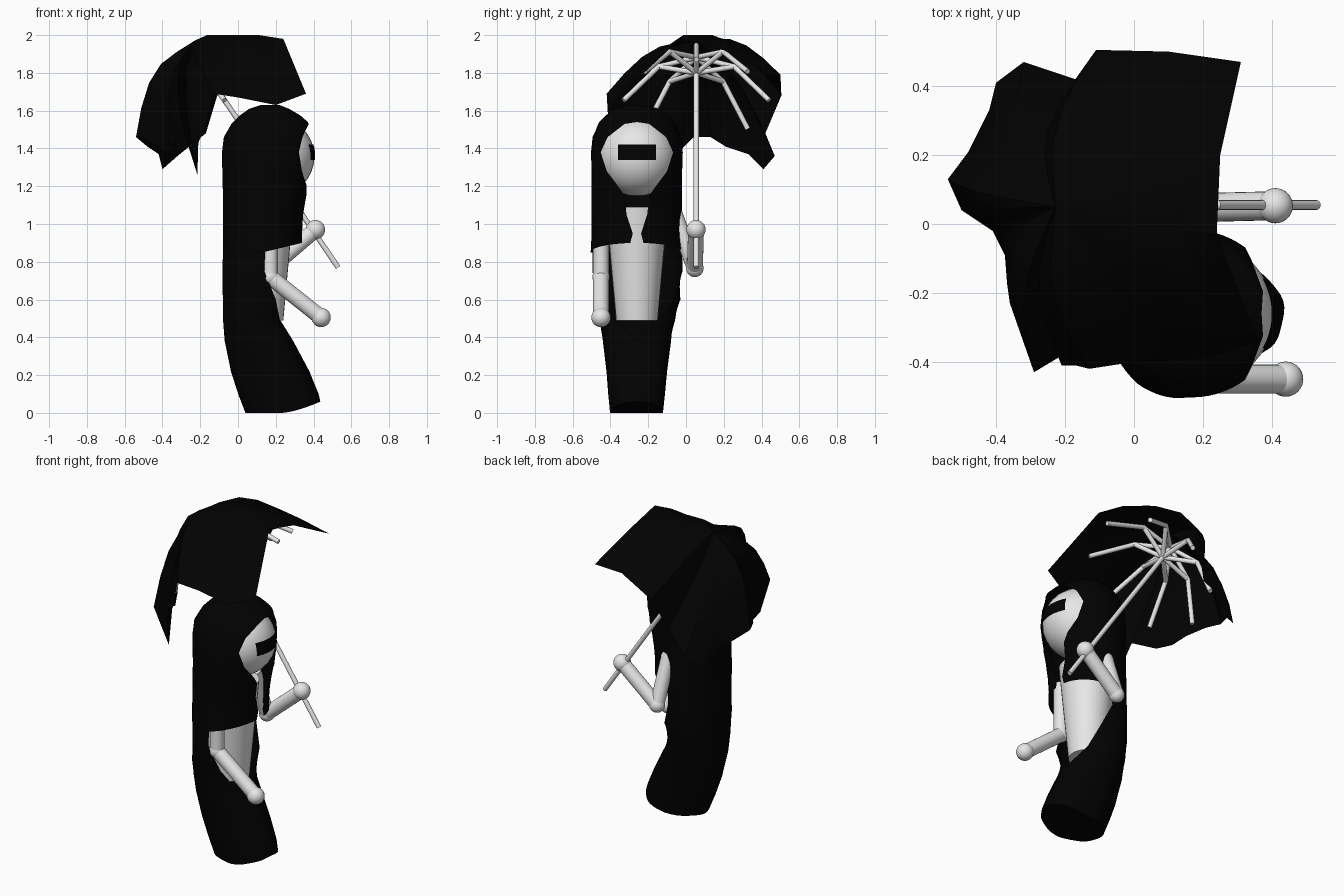
import bpy, bmesh, math
from mathutils import Vector

cube = bpy.data.objects.get("Cube")
if cube:
    bpy.data.objects.remove(cube, do_unlink=True)


def material(name, value):
    m = bpy.data.materials.new(name)
    m.use_nodes = True
    colour = (value, value, value, 1)
    m.diffuse_color = colour
    m.node_tree.nodes["Principled BSDF"].inputs["Base Color"].default_value = colour
    return m


BLACK = material("black_cloth", 0.0005)
PALE = material("pale_grey", 0.8)


def finish(bm, name, mat, smooth=40):
    bmesh.ops.recalc_face_normals(bm, faces=bm.faces)
    mesh = bpy.data.meshes.new(name)
    bm.to_mesh(mesh)
    bm.free()
    obj = bpy.data.objects.new(name, mesh)
    bpy.context.collection.objects.link(obj)
    mesh.materials.append(mat)
    bpy.ops.object.select_all(action="DESELECT")
    obj.select_set(True)
    bpy.context.view_layer.objects.active = obj
    bpy.ops.object.shade_smooth_by_angle(angle=math.radians(smooth))


def add_tube(bm, a, b, r1, r2=None, sides=24):
    a, b = Vector(a), Vector(b)
    d = b - a
    made = bmesh.ops.create_cone(bm, cap_ends=True, segments=sides, radius1=r1,
                                 radius2=r1 if r2 is None else r2, depth=d.length)
    bmesh.ops.rotate(bm, verts=made["verts"], matrix=d.to_track_quat("Z", "Y").to_matrix())
    bmesh.ops.translate(bm, verts=made["verts"], vec=(a + b) / 2)


def add_ball(bm, centre, r):
    made = bmesh.ops.create_uvsphere(bm, u_segments=32, v_segments=16, radius=r)
    bmesh.ops.translate(bm, verts=made["verts"], vec=centre)


def bridge(bm, rings, closed):
    for low, high in zip(rings, rings[1:]):
        n = len(low)
        for i in range(n if closed else n - 1):
            j = (i + 1) % n
            bm.faces.new((low[i], low[j], high[j], high[i]))


def drape(name, rows, cap, hem, square=1.0, ripple=0.0, columns=48):
    """Cloth wrapped round the body, parted at the front by a half-angle."""
    bm = bmesh.new()
    rings = []
    for k, (z, back, front, half, gap) in enumerate(rows):
        mid, rx = (back + front) / 2, (front - back) / 2
        ring = []
        for i in range(columns + 1):
            t = gap + (2 * math.pi - 2 * gap) * i / columns
            s = 1 + ripple * math.sin(7 * t + 0.6 * k)
            c = math.cos(t)
            forward = c ** square if c > 0 else c
            lift = hem * max(0, c) if k == 0 else 0
            ring.append(bm.verts.new((mid + rx * s * forward,
                                      CY + half * s * math.sin(t), z + lift)))
        rings.append(ring)
    bridge(bm, rings, False)
    bm.faces.new(rings[cap])
    bmesh.ops.remove_doubles(bm, verts=bm.verts, dist=0.0005)
    finish(bm, name, BLACK, 50)


CY = -0.26  # body centre line

# Head with a curved band across the eyes
HEAD, HEAD_R = Vector((0.195, CY, 1.357)), 0.21
bm = bmesh.new()
add_ball(bm, HEAD, HEAD_R)
finish(bm, "head", PALE)
bm = bmesh.new()
rings = []
for z in (1.34, 1.36, 1.38, 1.4, 1.42):
    ring = []
    for i in range(17):
        y = -0.1 + 0.2 * i / 16
        x = math.sqrt((HEAD_R + 0.004) ** 2 - y * y - (z - HEAD.z) ** 2)
        ring.append(bm.verts.new((HEAD.x + x, CY + y, z)))
    rings.append(ring)
bridge(bm, rings, False)
finish(bm, "eye_band", BLACK)

# Tapered torso
bm = bmesh.new()
add_tube(bm, (0.13, CY, 0.49), (0.13, CY, 1.09), 0.11, 0.165, 32)
finish(bm, "torso", PALE)

# Hood and short cape: height, back, front, half width, half opening
hood_rows = [(0.85, -0.08, 0.34, 0.245, 0.035), (0.95, -0.08, 0.34, 0.24, 0.022),
             (1.05, -0.08, 0.35, 0.24, 0.055), (1.15, -0.08, 0.37, 0.24, 0.065),
             (1.2, -0.081, 0.385, 0.24, 0.1), (1.28, -0.083, 0.40, 0.24, 0.16),
             (1.38, -0.085, 0.42, 0.243, 0.192), (1.46, -0.075, 0.40, 0.235, 0.155),
             (1.53, -0.035, 0.385, 0.205, 0.065), (1.54, -0.025, 0.37, 0.2, 0),
             (1.575, 0.01, 0.33, 0.165, 0), (1.61, 0.06, 0.27, 0.115, 0),
             (1.63, 0.12, 0.22, 0.05, 0)]
drape("hood_and_cape", [r[:4] + (math.asin(r[4] / r[3]),) for r in hood_rows], -1, 0.05)

# Long robe, open over the torso and closed towards the floor
robe_rows = [(0.0, 0.04, 0.435, 0.14, 0), (0.1, 0.0, 0.425, 0.15, 0),
             (0.22, -0.04, 0.375, 0.16, 0), (0.38, -0.073, 0.29, 0.18, 0),
             (0.49, -0.08, 0.245, 0.2, 35), (0.6, -0.08, 0.265, 0.227, 60),
             (0.75, -0.08, 0.32, 0.238, 88), (0.92, -0.076, 0.33, 0.236, 88)]
drape("long_robe", [r[:4] + (math.radians(r[4]),) for r in robe_rows], 0, 0.06, 0.7, 0.015)


# Arms with round joints
def arm(name, shoulder, elbow, hand):
    bm = bmesh.new()
    add_tube(bm, shoulder, elbow, 0.042)
    add_tube(bm, elbow, hand, 0.042)
    add_ball(bm, elbow, 0.046)
    add_ball(bm, hand, 0.051)
    finish(bm, name, PALE)


arm("right_arm", (0.17, -0.45, 1.05), (0.17, -0.45, 0.72), (0.44, -0.45, 0.505))
arm("left_arm", (0.16, -0.07, 1.08), (0.17, 0.047, 0.765), (0.41, 0.053, 0.97))

# Parasol shaft, bent ribs and their stretchers
hub = Vector((-0.17, 0.055, 1.8))
axis = Vector((-0.56, 0, 0.83)).normalized()
across, side = Vector((axis.z, 0, -axis.x)), Vector((0, 1, 0))
tip = hub + axis * 0.1
bm = bmesh.new()
add_tube(bm, (0.53, 0.055, 0.77), tip, 0.014, sides=16)
finish(bm, "parasol_shaft", PALE)
bm = bmesh.new()
for i in range(8):
    a = i * math.pi / 4
    out = across * math.cos(a) + side * math.sin(a)
    bend = hub + out * 0.2 + axis * 0.04
    add_tube(bm, hub, bend, 0.014, sides=12)
    add_tube(bm, tip, bend, 0.014, sides=12)
    add_tube(bm, bend, hub + out * 0.385 - axis * 0.175, 0.014, sides=12)
    add_ball(bm, bend, 0.014)
finish(bm, "parasol_ribs", PALE)

# Ragged parasol canopy: rim points joined to the crown by bulging rings
rim = [(0.31, 0.47, 1.78), (0.1, 0.5, 1.79), (-0.11, 0.505, 1.68), (-0.17, 0.42, 1.48),
       (-0.32, 0.47, 1.36), (-0.4, 0.41, 1.29), (-0.42, 0.33, 1.37), (-0.48, 0.21, 1.41),
       (-0.54, 0.13, 1.46), (-0.5, 0.04, 1.46), (-0.41, -0.02, 1.4), (-0.37, -0.1, 1.36),
       (-0.36, -0.23, 1.39), (-0.29, -0.43, 1.5), (-0.215, -0.385, 1.26),
       (-0.21, -0.41, 1.43), (-0.17, -0.41, 1.52), (-0.13, -0.42, 1.69),
       (0, -0.4, 1.67), (0.2, -0.39, 1.63), (0.36, -0.34, 1.69), (0.24, -0.03, 1.98),
       (0.25, 0.2, 1.92)]
crown = Vector((-0.2, 0.05, 1.93))
bm = bmesh.new()
rings = []
for f in (0.2, 0.4, 0.6, 0.8, 1):
    ring = []
    for p in rim:
        q = crown.lerp(Vector(p), f) + axis * 0.13 * math.sin(math.pi * (0.07 + 0.93 * f))
        ring.append(bm.verts.new((q.x, q.y, min(q.z, 2.0))))
    rings.append(ring)
bridge(bm, rings, True)
top = bm.verts.new(crown + axis * 0.05)
for a, b in zip(rings[0], rings[0][1:] + rings[0][:1]):
    bm.faces.new((a, b, top))
finish(bm, "parasol_canopy", BLACK, 40)
